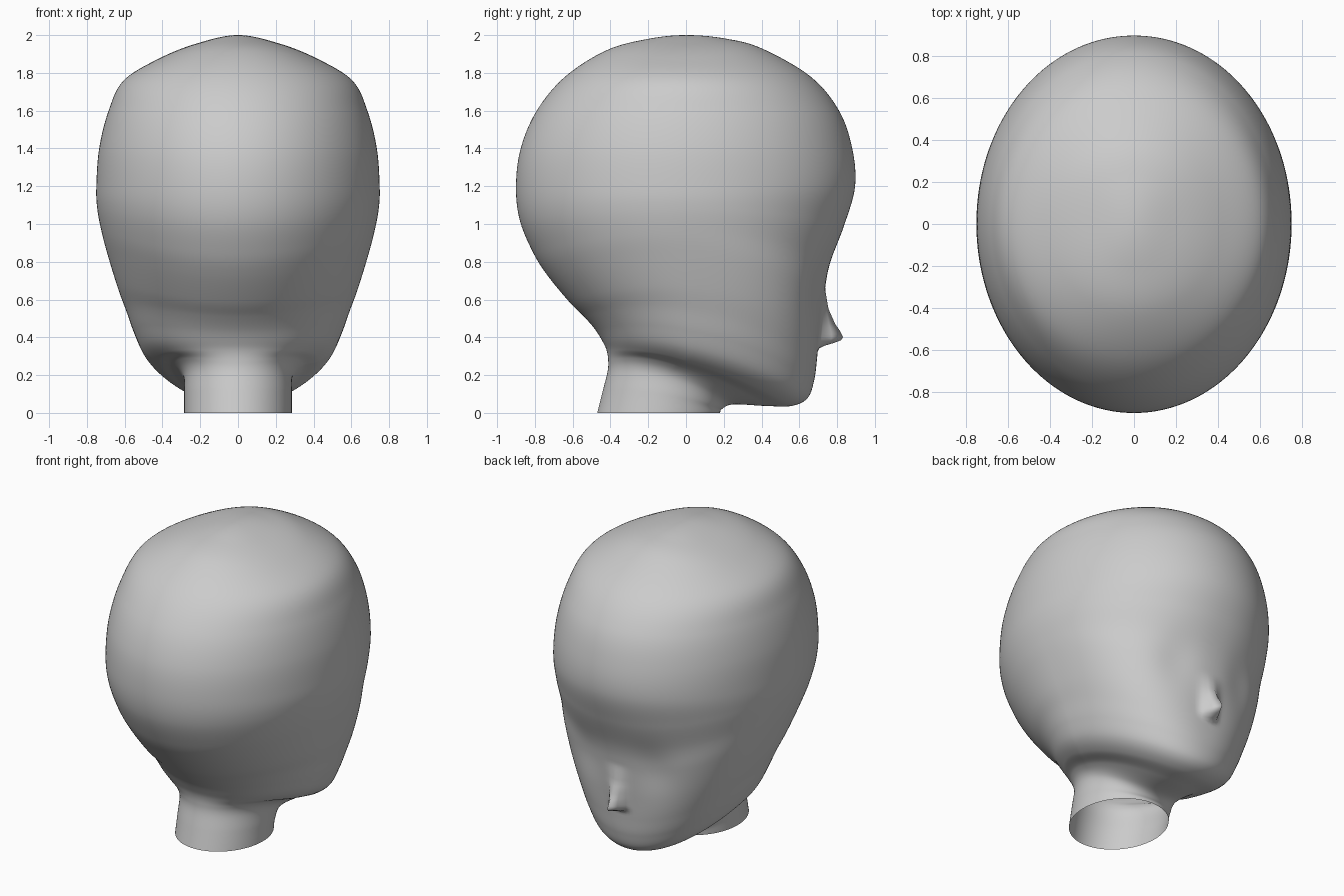
import bpy, bmesh, math

if "Cube" in bpy.data.objects:
    bpy.data.objects.remove(bpy.data.objects["Cube"])

SEG, SUB = 192, 10

# Head guide loops from neck opening to crown:
# front y, front z, side x, side y, side z, back y, back z
LOOPS = [
    (.18, 0, .285, -.14, 0, -.47, 0),
    (.19, .02, .285, -.12, .10, -.44, .12),
    (.25, .045, .29, -.09, .20, -.415, .22),
    (.42, .037, .34, -.05, .25, -.412, .28),
    (.56, .037, .43, 0, .275, -.42, .33),
    (.645, .08, .50, .03, .33, -.44, .375),
    (.68, .18, .55, .04, .43, -.48, .44),
    (.695, .30, .59, .04, .54, -.54, .51),
    (.71, .45, .635, .03, .66, -.62, .59),
    (.735, .65, .685, .02, .82, -.735, .73),
    (.765, .80, .72, 0, .95, -.81, .85),
    (.84, 1.0, .745, 0, 1.08, -.88, 1.02),
    (.895, 1.2, .75, 0, 1.2, -.9, 1.2),
    (.88, 1.4, .735, 0, 1.4, -.875, 1.4),
    (.81, 1.6, .685, 0, 1.6, -.79, 1.6),
    (.66, 1.78, .605, 0, 1.76, -.64, 1.78),
    (.40, 1.93, .42, 0, 1.875, -.42, 1.92),
    (.20, 1.983, .22, 0, 1.955, -.20, 1.98),
    (0, 2, 0, 0, 2, 0, 2),
]

# Nose projection at each height
NOSE = [(.335, 0), (.35, .015), (.37, .08), (.385, .118), (.40, .127),
        (.43, .11), (.47, .078), (.55, .033), (.66, 0)]


def spline(a, b, c, d, t):
    return [.5 * (2 * q + (r - p) * t + (2 * p - 5 * q + 4 * r - s) * t * t
                  + (3 * q - p - 3 * r + s) * t ** 3)
            for p, q, r, s in zip(a, b, c, d)]


def nose_height(z):
    for (z0, h0), (z1, h1) in zip(NOSE, NOSE[1:]):
        if z0 <= z <= z1:
            return h0 + (h1 - h0) * (z - z0) / (z1 - z0)
    return 0


def spow(v, p):
    return math.copysign(abs(v) ** p, v) if abs(v) > 1e-9 else 0


def head_point(loop, pos, a):
    fy, fz, w, sy, sz, by, bz = loop
    c, s = math.cos(a), math.sin(a)
    n = 2
    if c > 0:  # flatter face plane
        n += .35 * math.exp(-((pos - 8.5) / 2.2) ** 2)
    x = w * spow(s, 2 / n)
    y = sy + (fy - sy if c > 0 else sy - by) * spow(c, 2 / n)
    z = sz + (fz - bz) / 2 * c + ((fz + bz) / 2 - sz) * c * c
    if c > 0 and y > .5:
        # eye hollows and nose
        y -= .02 * math.exp(-((abs(x) - .25) / .13) ** 2 - ((z - .68) / .16) ** 2)
        width = .04 + .02 * max(0, min(1, (z - .4) / .2))
        y += nose_height(z) * math.exp(-(x / width) ** 2)
    return x, y, z


# Extend the guide loops past both ends for smooth tangents
first = [2 * p - q for p, q in zip(LOOPS[0], LOOPS[1])]
f = LOOPS[-2]
last = (-f[0], f[1], -f[2], f[3], f[4], -f[5], f[6])
guides = [first] + LOOPS + [last]

# Head and neck skin
bm = bmesh.new()
rings = []
for k in range(len(LOOPS) - 1):
    for j in range(SUB):
        loop = spline(*guides[k:k + 4], j / SUB)
        rings.append([bm.verts.new(head_point(loop, k + j / SUB, 2 * math.pi * i / SEG))
                      for i in range(SEG)])
for lo, hi in zip(rings, rings[1:]):
    for i in range(SEG):
        n = (i + 1) % SEG
        bm.faces.new((lo[i], hi[i], hi[n], lo[n]))
crown = bm.verts.new((0, 0, 2))
for i in range(SEG):
    bm.faces.new((rings[-1][i], crown, rings[-1][(i + 1) % SEG]))
bmesh.ops.recalc_face_normals(bm, faces=bm.faces)
for face in bm.faces:
    face.smooth = True
mesh = bpy.data.meshes.new("head")
bm.to_mesh(mesh)
bm.free()
head = bpy.data.objects.new("head", mesh)
bpy.context.collection.objects.link(head)
